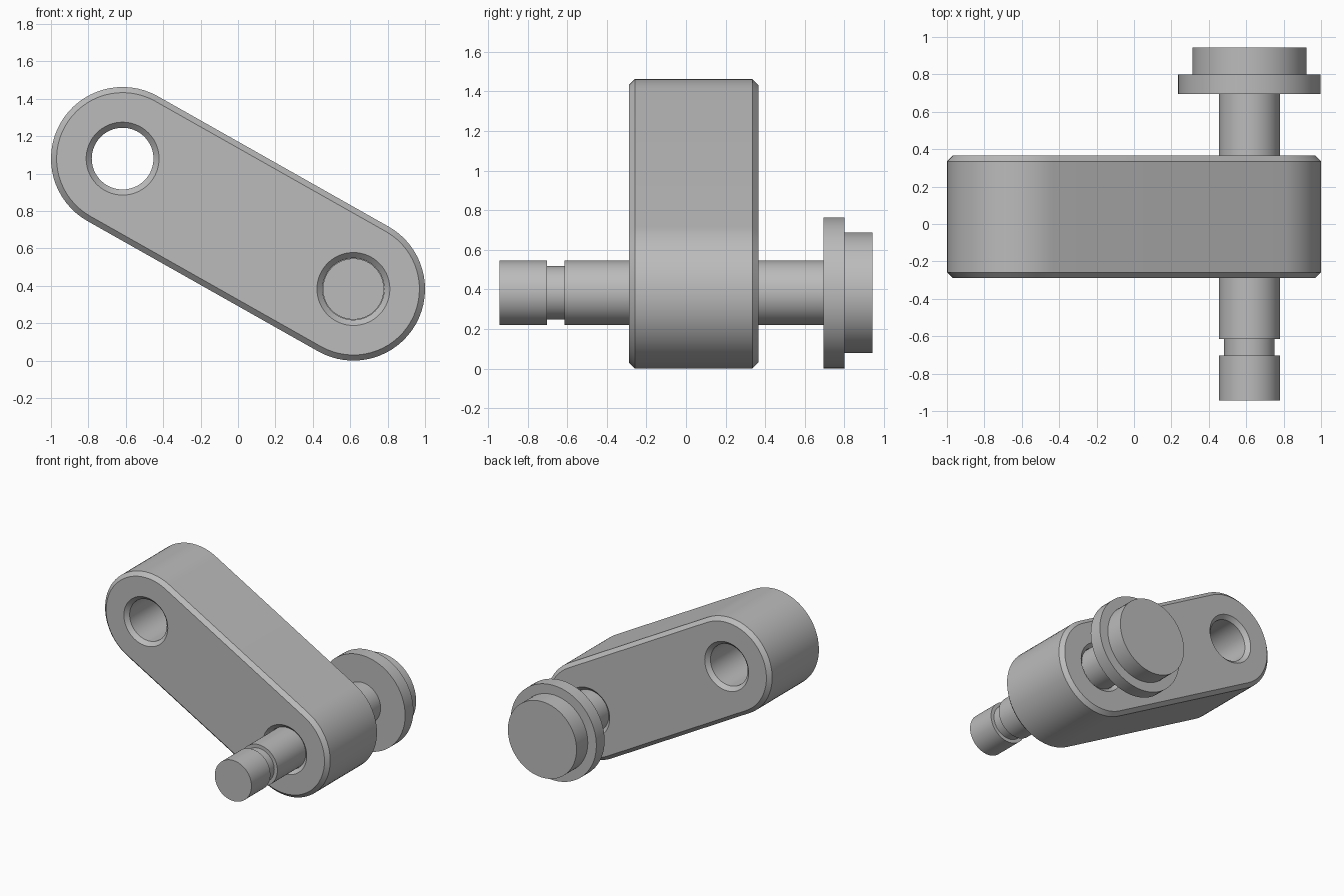
import bpy, bmesh, math

cube = bpy.data.objects.get("Cube")
if cube:
    bpy.data.objects.remove(cube, do_unlink=True)

grey = bpy.data.materials.new("plain grey")
grey.use_nodes = True
grey.diffuse_color = (0.5, 0.5, 0.5, 1)
grey.node_tree.nodes["Principled BSDF"].inputs["Base Color"].default_value = (0.5, 0.5, 0.5, 1)

UPPER = (-0.617, 1.08)      # bore centres as (x, z)
LOWER = (0.617, 0.383)
FRONT, BACK, CHAMFER = -0.288, 0.365, 0.03
END_RADIUS, BORE_RADIUS, PIN_RADIUS = 0.383, 0.165, 0.163
SEGMENTS = 64


def circle(centre, radius):
    """Full circle in the xz plane."""
    return [(centre[0] + radius * math.cos(math.tau * i / SEGMENTS),
             centre[1] + radius * math.sin(math.tau * i / SEGMENTS)) for i in range(SEGMENTS)]


def stadium(radius):
    """Two half circles around the bores, joined by tangent sides."""
    slope = math.atan2(LOWER[1] - UPPER[1], LOWER[0] - UPPER[0])
    points = []
    for centre, start in ((LOWER, slope - math.pi / 2), (UPPER, slope + math.pi / 2)):
        for i in range(SEGMENTS // 2 + 1):
            a = start + math.tau * i / SEGMENTS
            points.append((centre[0] + radius * math.cos(a), centre[1] + radius * math.sin(a)))
    return points


def skin(bm, sections):
    """Join (outline, y) sections with quads; return the first and last rings."""
    rings = [[bm.verts.new((x, y, z)) for x, z in outline] for outline, y in sections]
    for a, b in zip(rings, rings[1:]):
        for i in range(len(a)):
            j = (i + 1) % len(a)
            bm.faces.new((a[i], a[j], b[j], b[i]))
    return rings[0], rings[-1]


def finish(bm, name):
    bmesh.ops.recalc_face_normals(bm, faces=bm.faces)
    mesh = bpy.data.meshes.new(name)
    bm.to_mesh(mesh)
    bm.free()
    mesh.materials.append(grey)
    obj = bpy.data.objects.new(name, mesh)
    bpy.context.collection.objects.link(obj)
    bpy.ops.object.select_all(action='DESELECT')
    obj.select_set(True)
    bpy.context.view_layer.objects.active = obj
    bpy.ops.object.shade_smooth_by_angle(angle=math.radians(30))


# Link arm: chamfered outer wall, two countersunk bores, flat faces between
def walls(outline, radius, edge_radius):
    return [(outline(edge_radius), FRONT), (outline(radius), FRONT + CHAMFER),
            (outline(radius), BACK - CHAMFER), (outline(edge_radius), BACK)]


bm = bmesh.new()
ends = [skin(bm, walls(stadium, END_RADIUS, END_RADIUS - CHAMFER))]
for centre in (UPPER, LOWER):
    ends.append(skin(bm, walls(lambda r: circle(centre, r), BORE_RADIUS, BORE_RADIUS + CHAMFER)))
for side, direction in ((0, -1), (1, 1)):
    rims = [bm.edges.get((ring[i - 1], ring[i]))
            for ring in (pair[side] for pair in ends) for i in range(len(ring))]
    bmesh.ops.triangle_fill(bm, edges=rims, use_beauty=True, normal=(0, direction, 0))
finish(bm, "link_arm")


# Pin parts: turned solids on the lower bore axis, given as (radius, y)
def turned(name, profile):
    bm = bmesh.new()
    for ring in skin(bm, [(circle(LOWER, r), y) for r, y in profile]):
        bm.faces.new(ring)
    finish(bm, name)


GROOVE_RADIUS, GROOVE_FRONT, GROOVE_BACK = 0.135, -0.703, -0.614
turned("grooved_pin", [(PIN_RADIUS, -0.943), (PIN_RADIUS, GROOVE_FRONT),
                       (GROOVE_RADIUS, GROOVE_FRONT), (GROOVE_RADIUS, GROOVE_BACK),
                       (PIN_RADIUS, GROOVE_BACK), (PIN_RADIUS, 0.70)])
turned("pin_head", [(0.381, 0.695), (0.381, 0.80), (0.305, 0.80), (0.305, 0.943)])
